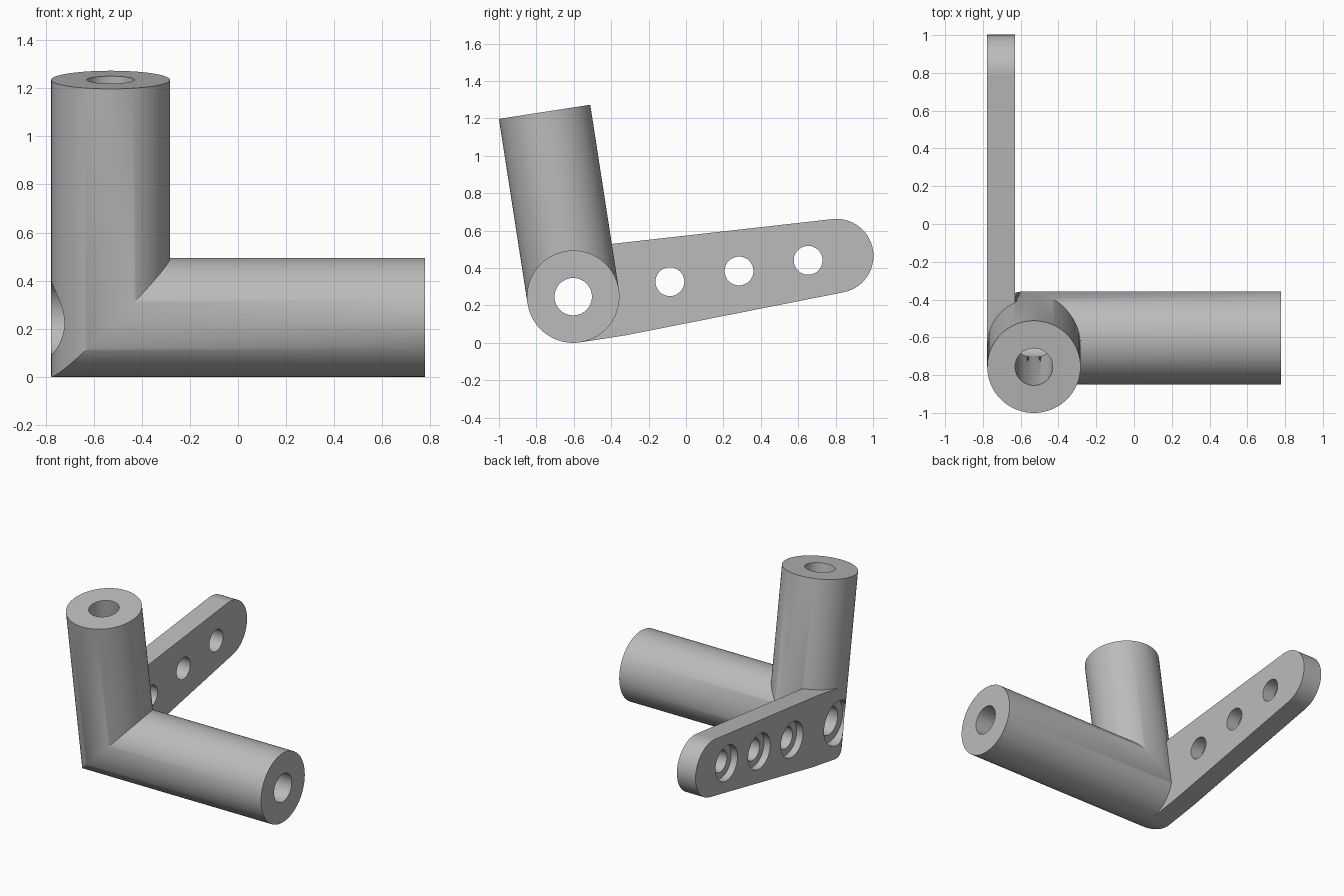
import bpy, bmesh
from math import sin, cos, pi, radians
from mathutils import Matrix

if "Cube" in bpy.data.objects:
    bpy.data.objects.remove(bpy.data.objects["Cube"], do_unlink=True)

R = 0.247           # tube radius
BORE = 0.1          # tube bore radius
HALF = 0.777        # half width along x
TUBE_X = R - HALF   # axis of the upright tube
TILT = radians(8.8)
SEG = 96

grey = bpy.data.materials.new("plain grey")
grey.use_nodes = True
grey.diffuse_color = (0.5, 0.5, 0.5, 1)
grey.node_tree.nodes["Principled BSDF"].inputs["Base Color"].default_value = (0.5, 0.5, 0.5, 1)


def make(name, bm):
    bmesh.ops.recalc_face_normals(bm, faces=bm.faces[:])
    mesh = bpy.data.meshes.new(name)
    bm.to_mesh(mesh)
    bm.free()
    mesh.materials.append(grey)
    ob = bpy.data.objects.new(name, mesh)
    bpy.context.collection.objects.link(ob)
    return ob


def loft(name, rings):
    """Closed solid through matching rings of points."""
    bm = bmesh.new()
    loops = [[bm.verts.new(p) for p in ring] for ring in rings]
    for a, b in zip(loops, loops[1:]):
        for i in range(len(a)):
            j = (i + 1) % len(a)
            bm.faces.new((a[i], a[j], b[j], b[i]))
    bm.faces.new(loops[0])
    bm.faces.new(loops[-1])
    return make(name, bm)


def circle(radius, n=SEG):
    return [(radius * cos(2 * pi * i / n), radius * sin(2 * pi * i / n)) for i in range(n)]


def rod_x(name, radius, u, x0, x1):
    c = circle(radius, 64)
    return loft(name, [[(x, u + a, b) for a, b in c] for x in (x0, x1)])


def combine(ob, tool, operation):
    mod = ob.modifiers.new("combine", "BOOLEAN")
    mod.operation, mod.solver, mod.object = operation, "EXACT", tool
    bpy.context.view_layer.objects.active = ob
    bpy.ops.object.modifier_apply(modifier=mod.name)
    bpy.data.objects.remove(tool, do_unlink=True)


# Mitred elbow: upright tube turning into the cross tube
c = circle(R)
bracket = loft("corner_bracket", [
    [(TUBE_X + w, u, 1.0) for w, u in c],
    [(TUBE_X + w, u, w) for w, u in c],
    [(HALF, u, w) for w, u in c],
])

# Tapered arm with a rounded end
END_U, END_R = 1.424, 0.198
arc = [radians(-87.6 + 175.2 * i / 40) for i in range(41)]
outline = [(0.01, -R), (0.25, -R)]
outline += [(END_U + END_R * cos(a), END_R * sin(a)) for a in arc]
outline += [(0.25, R), (0.01, R)]
arm = loft("arm", [[(x, u, v) for u, v in outline] for x in (-HALF, -0.63)])
combine(bracket, arm, "UNION")

# Bores through both tubes
combine(bracket, rod_x("cross_bore", BORE, 0, -1, 1), "DIFFERENCE")
up = [[(TUBE_X + a, b, v) for a, b in circle(BORE - 0.0005, 64)] for v in (0, 1.2)]
combine(bracket, loft("upright_bore", up), "DIFFERENCE")
combine(bracket, rod_x("corner_recess", 0.155, 0, -1, -HALF + 0.07), "DIFFERENCE")

# Recessed screw holes along the arm
for u in (0.523, 0.897, 1.271):
    combine(bracket, rod_x("screw_hole", 0.077, u, -1, -0.5), "DIFFERENCE")
    combine(bracket, rod_x("screw_recess", 0.125, u, -1, -HALF + 0.05), "DIFFERENCE")

# Lean the whole bracket and place it on the ground
bracket.data.transform(Matrix.Translation((0, -0.603, R)) @ Matrix.Rotation(TILT, 4, "X"))
bpy.ops.object.select_all(action="DESELECT")
bracket.select_set(True)
bpy.context.view_layer.objects.active = bracket
bpy.ops.object.shade_smooth_by_angle(angle=radians(30))
